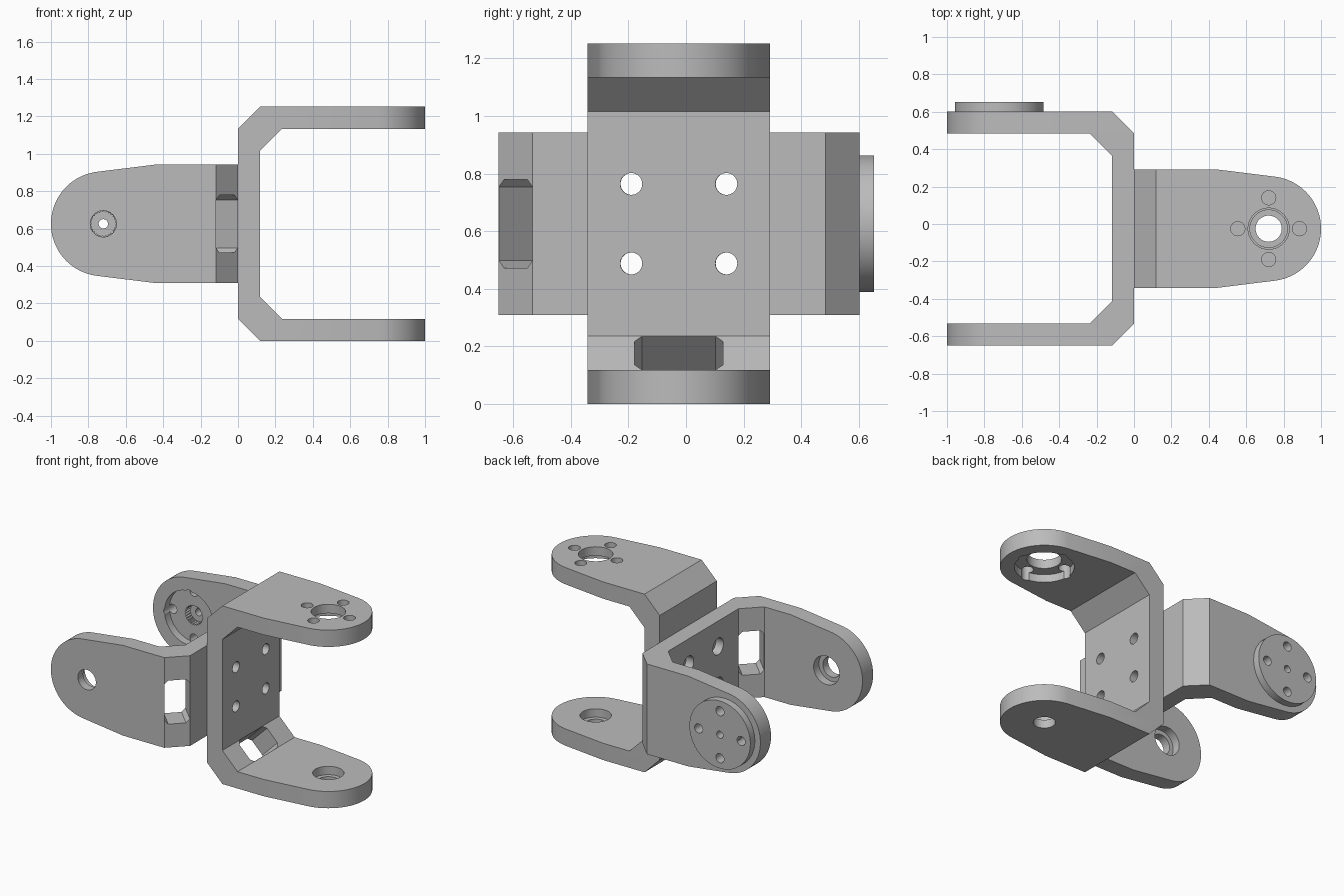
import bpy, bmesh
from math import pi, cos, sin, radians
from mathutils import Matrix

if "Cube" in bpy.data.objects:
    bpy.data.objects.remove(bpy.data.objects["Cube"])

grey = bpy.data.materials.new("light_grey")
grey.use_nodes = True
COLOR = (0.5, 0.5, 0.5, 1)
grey.diffuse_color = COLOR
grey.node_tree.nodes["Principled BSDF"].inputs["Base Color"].default_value = COLOR

# Shared bracket dimensions
T = 0.118          # plate thickness and corner chamfer
H = 1.252          # height across both arms
HALF_W = 0.317     # half plate width
PIVOT = 0.72       # arm pivot distance from the web
END_R = 0.28       # arm end radius
HORN = 0.165       # distance of the screws from the pivot

ALONG_Y = Matrix.Rotation(pi / 2, 4, 'X')
ALONG_X = Matrix.Rotation(pi / 2, 4, 'Y')


def prism(name, points, lo, hi, matrix=Matrix()):
    """Extrude a flat outline from lo to hi along local z."""
    bm = bmesh.new()
    face = bm.faces.new([bm.verts.new((x, y, lo)) for x, y in points])
    top = bmesh.ops.extrude_face_region(bm, geom=[face])["geom"]
    for v in top:
        if isinstance(v, bmesh.types.BMVert):
            v.co.z = hi
    bmesh.ops.transform(bm, matrix=matrix, verts=bm.verts)
    bmesh.ops.recalc_face_normals(bm, faces=bm.faces)
    mesh = bpy.data.meshes.new(name)
    bm.to_mesh(mesh)
    bm.free()
    mesh.materials.append(grey)
    obj = bpy.data.objects.new(name, mesh)
    bpy.context.collection.objects.link(obj)
    return obj


def circle(x, y, r, n=48):
    return [(x + r * cos(2 * pi * i / n), y + r * sin(2 * pi * i / n)) for i in range(n)]


def activate(obj):
    bpy.ops.object.select_all(action='DESELECT')
    obj.select_set(True)
    bpy.context.view_layer.objects.active = obj


def cut(obj, points, lo, hi, matrix=Matrix(), operation='DIFFERENCE'):
    """Apply one boolean with a temporary prism."""
    cutter = prism("cutter", points, lo, hi, matrix)
    cutter.hide_render = True
    mod = obj.modifiers.new("cut", 'BOOLEAN')
    mod.operation, mod.solver, mod.object = operation, 'EXACT', cutter
    activate(obj)
    bpy.ops.object.modifier_apply(modifier=mod.name)
    bpy.data.objects.remove(cutter)


def horn_screws(obj, r, lo, hi):
    for i in range(4):
        a = i * pi / 2
        cut(obj, circle(PIVOT + HORN * cos(a), HORN * sin(a), r, 24), lo, hi)


def bracket(name, hole_y, hole_z):
    """U bracket opening to +x, with a slotted lower corner."""
    lower = [(1.1, 0), (T, 0), (0, T)]
    inner = [(T, 2 * T), (2 * T, T), (1.1, T)]

    def flip(pts):
        return [(x, H - z) for x, z in reversed(pts)]

    profile = lower + flip(lower) + flip(inner) + inner
    obj = prism(name, profile, -0.5, 0.5, ALONG_Y)

    # Tapered arms with round ends
    arc = [radians(-83 + 166 * i / 48) for i in range(49)]
    outline = [(-0.1, -HALF_W), (0.44, -HALF_W)]
    outline += [(PIVOT + END_R * cos(a), END_R * sin(a)) for a in arc]
    outline += [(0.44, HALF_W), (-0.1, HALF_W)]
    cut(obj, outline, -0.1, H + 0.1, operation='INTERSECT')

    # Cable slot through the lower corner
    u, v, b = T / 2 ** 0.5 - 0.001, 0.153, 0.025
    slot = [(u, b - v), (u, v - b), (u - b, v), (b - u, v),
            (-u, v - b), (-u, b - v), (b - u, -v), (u - b, -v)]
    frame = Matrix.Translation((T, 0, T)) @ Matrix.Rotation(pi / 4, 4, 'Y')
    cut(obj, slot, -0.15, 0.15, frame)

    # Bearing seat in the lower arm
    cut(obj, circle(PIVOT, 0, 0.07), -0.1, 0.3)
    cut(obj, circle(PIVOT, 0, 0.1), T / 2, 0.3)

    # Round recess under the upper arm
    cut(obj, circle(PIVOT, 0, 0.19), H - 0.3, H - T + 0.055)

    # Web screw holes
    for y in (-hole_y, hole_y):
        for z in (-hole_z, hole_z):
            cut(obj, circle(-H / 2 + z, y, 0.038, 32), -0.1, 0.3, ALONG_X)
    return obj


def finish(obj, matrix):
    obj.data.transform(matrix)
    activate(obj)
    bpy.ops.object.shade_smooth_by_angle(angle=radians(30))


# Bracket opening to the left, with an open upper pivot
left_place = Matrix.Translation((0, -0.025, 0))
left_bracket = bracket("upright_bracket", 0.165, 0.138)
cut(left_bracket, circle(PIVOT, 0, 0.11), H - 0.3, H + 0.1)
horn_screws(left_bracket, 0.038, H - 0.3, H + 0.1)
finish(left_bracket, left_place)

# Bracket opening to the right, turned a quarter about the x axis
right_place = Matrix(((-1, 0, 0, 0), (0, 0, 1, -0.65), (0, 1, 0, H / 2), (0, 0, 0, 1)))
right_bracket = bracket("sideways_bracket", 0.138, 0.165)
for y in (-0.138, 0.138):
    for z in (-0.165, 0.165):
        cut(right_bracket, circle(-H / 2 + z, y, 0.058, 32), T / 2, 0.3, ALONG_X)

# Splined socket behind the drive disc
teeth = 25
spline = []
for i in range(2 * teeth):
    a, r = pi * i / teeth, 0.07 if i % 2 else 0.062
    spline.append((PIVOT + r * cos(a), r * sin(a)))
cut(right_bracket, spline, H - 0.3, H - 0.01)

# Drive disc on the outside of the rear arm
drive_disc = prism("drive_disc", circle(PIVOT, 0, 0.237, 64), H, H + 0.05)
for part in (right_bracket, drive_disc):
    cut(part, circle(PIVOT, 0, 0.025, 24), H - 0.3, H + 0.1)
    horn_screws(part, 0.032, H - 0.3, H + 0.1)
    finish(part, right_place)
